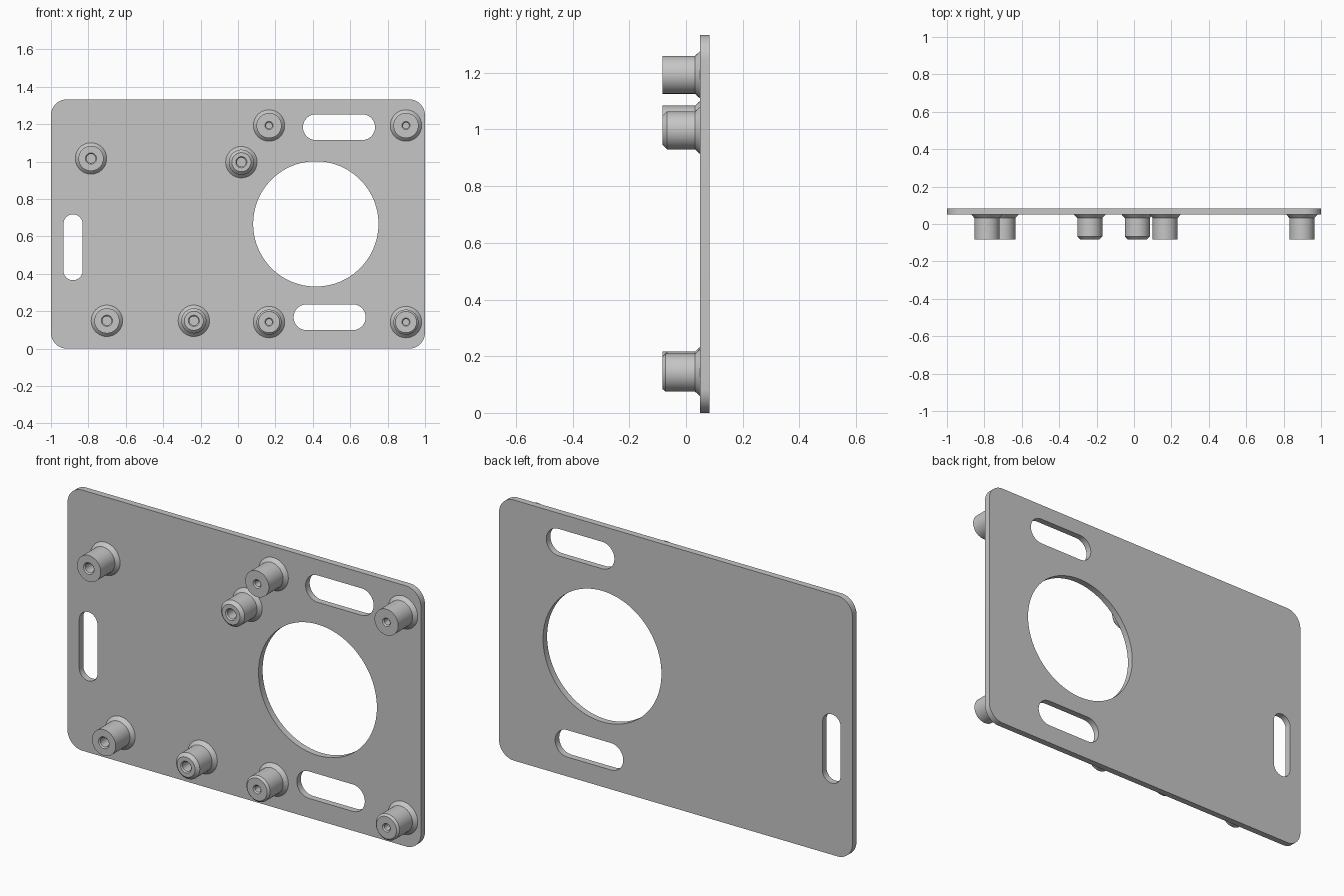
import bpy, bmesh, math

if "Cube" in bpy.data.objects:
    bpy.data.objects.remove(bpy.data.objects["Cube"])

BACK, FACE, TIP = 0.083, 0.05, -0.083   # y of plate back, plate front, standoff tips

grey = bpy.data.materials.new("machined grey")
grey.diffuse_color = (0.565, 0.565, 0.565, 1)
grey.use_nodes = True
grey.node_tree.nodes["Principled BSDF"].inputs["Base Color"].default_value = grey.diffuse_color


def smooth(ob):
    bpy.ops.object.select_all(action='DESELECT')
    ob.select_set(True)
    bpy.context.view_layer.objects.active = ob
    bpy.ops.object.shade_smooth_by_angle(angle=math.radians(30))


def rounded_rect(cx, cz, w, h, r, n=16):
    """Outline of a rectangle with corner radius r (a slot or circle if r is large)."""
    pts = []
    for k, (sx, sz) in enumerate([(1, 1), (-1, 1), (-1, -1), (1, -1)]):
        for i in range(n + 1):
            a = math.pi / 2 * (k + i / n)
            p = (cx + sx * (w / 2 - r) + r * math.cos(a),
                 cz + sz * (h / 2 - r) + r * math.sin(a))
            if not pts or math.dist(p, pts[-1]) > 1e-5:
                pts.append(p)
    if math.dist(pts[0], pts[-1]) < 1e-5:
        pts.pop()
    return pts


# Plate: rounded outline with a large round opening and three slots
outlines = [
    rounded_rect(0, 0.6665, 2, 1.333, 0.085),
    rounded_rect(0.416, 0.667, 0.67, 0.67, 0.335, 24),
    rounded_rect(0.54, 1.184, 0.385, 0.138, 0.069),
    rounded_rect(0.49, 0.168, 0.385, 0.138, 0.069),
    rounded_rect(-0.882, 0.542, 0.103, 0.352, 0.0515),
]
curve = bpy.data.curves.new("plate", 'CURVE')
curve.dimensions = '2D'
curve.fill_mode = 'BOTH'
curve.extrude = (BACK - FACE) / 2
for pts in outlines:
    s = curve.splines.new('POLY')
    s.points.add(len(pts) - 1)
    for p, (x, z) in zip(s.points, pts):
        p.co = (x, z, 0, 1)
    s.use_cyclic_u = True
curve.materials.append(grey)
plate = bpy.data.objects.new("plate", curve)
bpy.context.collection.objects.link(plate)
plate.location.y = (BACK + FACE) / 2
plate.rotation_euler.x = math.pi / 2
plate.select_set(True)
bpy.context.view_layer.objects.active = plate
bpy.ops.object.convert(target='MESH')
smooth(bpy.context.object)


def standoff(name, x, z, hole, chamfer, n=40):
    """Turned post with a flared foot, optional tip chamfer and a blind hole."""
    R = 0.067
    profile = [(0.084, FACE), (R, 0.032)]
    if chamfer:
        profile += [(R, TIP + chamfer), (R - chamfer, TIP)]
    else:
        profile += [(R, TIP)]
    profile += [(hole + 0.006, TIP), (hole, TIP + 0.006), (hole, 0.02)]
    bm = bmesh.new()
    rings = [[bm.verts.new((r * math.cos(2 * math.pi * i / n), y,
                            r * math.sin(2 * math.pi * i / n))) for i in range(n)]
             for r, y in profile]
    for a, b in zip(rings, rings[1:]):
        for i in range(n):
            j = (i + 1) % n
            bm.faces.new((a[i], a[j], b[j], b[i]))
    bm.faces.new(rings[0])
    bm.faces.new(rings[-1])
    bmesh.ops.recalc_face_normals(bm, faces=bm.faces)
    me = bpy.data.meshes.new(name)
    bm.to_mesh(me)
    bm.free()
    me.materials.append(grey)
    ob = bpy.data.objects.new(name, me)
    ob.location = (x, 0, z)
    bpy.context.collection.objects.link(ob)
    smooth(ob)


# Standoffs: x, z, hole radius, tip chamfer
posts = [
    (-0.786, 1.017, 0.024, 0), (-0.701, 0.149, 0.024, 0),
    (0.018, 0.997, 0.024, 0.016), (-0.236, 0.149, 0.024, 0.016),
    (0.166, 1.193, 0.016, 0), (0.898, 1.193, 0.016, 0),
    (0.166, 0.142, 0.016, 0.01), (0.898, 0.142, 0.016, 0.01),
]
for k, p in enumerate(posts, 1):
    standoff(f"standoff_{k}", *p)
